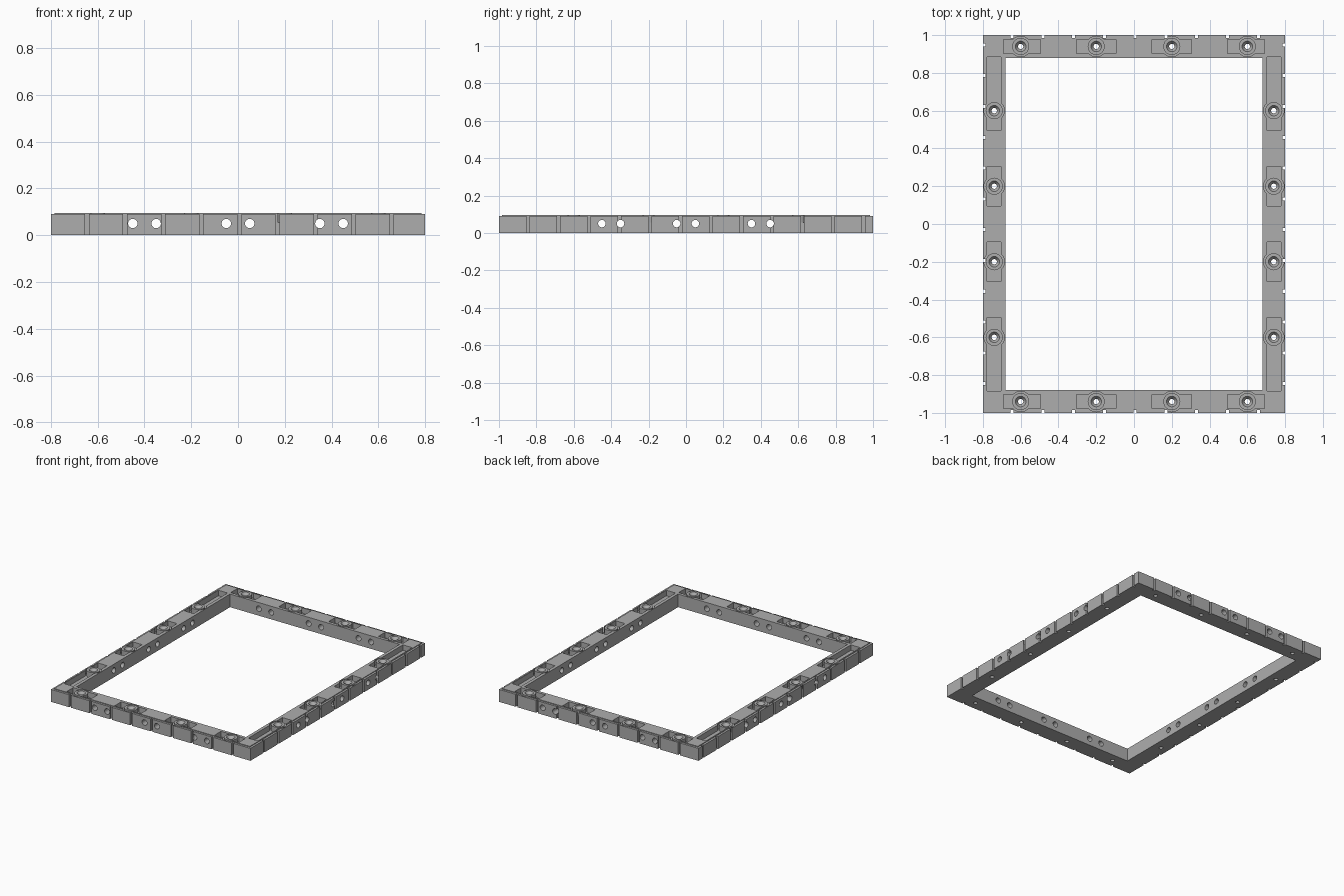
import bpy, bmesh, math
from mathutils import Matrix, Vector

if "Cube" in bpy.data.objects:
    bpy.data.objects.remove(bpy.data.objects["Cube"])

HX, HY, TOP, LIP = 0.8, 1.0, 0.095, 0.015
RAIL, FLOOR = 0.12, 0.055

grey = bpy.data.materials.new("mid grey")
grey.use_nodes = True
grey.diffuse_color = (0.42, 0.42, 0.42, 1)
grey.node_tree.nodes["Principled BSDF"].inputs["Base Color"].default_value = grey.diffuse_color


def make(name, bm):
    bmesh.ops.recalc_face_normals(bm, faces=bm.faces)
    mesh = bpy.data.meshes.new(name)
    bm.to_mesh(mesh)
    bm.free()
    mesh.materials.append(grey)
    ob = bpy.data.objects.new(name, mesh)
    bpy.context.scene.collection.objects.link(ob)
    return ob


def box(bm, x0, x1, y0, y1, z0, z1):
    size = Matrix.Diagonal((x1 - x0, y1 - y0, z1 - z0, 1))
    centre = Matrix.Translation(((x0 + x1) / 2, (y0 + y1) / 2, (z0 + z1) / 2))
    bmesh.ops.create_cube(bm, size=1, matrix=centre @ size)


def cylinder(bm, pos, r, length, axis="Z", sides=32):
    turn = {"X": Matrix.Rotation(math.pi / 2, 4, "Y"),
            "Y": Matrix.Rotation(math.pi / 2, 4, "X"), "Z": Matrix()}[axis]
    bmesh.ops.create_cone(bm, cap_ends=True, segments=sides, radius1=r, radius2=r,
                          depth=length, matrix=Matrix.Translation(pos) @ turn)


def cut(target, name, bm):
    cutter = make(name, bm)
    mod = target.modifiers.new(name, "BOOLEAN")
    mod.operation, mod.solver, mod.object = "DIFFERENCE", "EXACT", cutter
    bpy.context.view_layer.objects.active = target
    bpy.ops.object.modifier_apply(modifier=name)
    bpy.data.objects.remove(cutter)


# Frame: stepped rail profile carried round the four corners
profile = [(0, 0), (0, 0.09), (LIP, 0.09), (LIP, TOP), (RAIL, TOP), (RAIL, 0)]
bm = bmesh.new()
rings = [[bm.verts.new((sx * (HX - d), sy * (HY - d), z)) for d, z in profile]
         for sx, sy in ((-1, -1), (1, -1), (1, 1), (-1, 1))]
n = len(profile)
for i in range(4):
    a, b = rings[i], rings[(i + 1) % 4]
    for j in range(n):
        k = (j + 1) % n
        bm.faces.new((a[j], b[j], b[k], a[k]))
frame = make("frame", bm)

# Screw positions
cx, cy = HX - 0.06, HY - 0.06
steps = (-0.6, -0.2, 0.2, 0.6)
screws = [(x, s * cy) for x in steps for s in (-1, 1)]
screws += [(s * cx, y) for y in steps for s in (-1, 1)]

# Vertical grooves on the outer walls
bm = bmesh.new()
for s in (-1, 1):
    for i in range(9):
        x = -0.646 + i * 0.163
        box(bm, x - 0.008, x + 0.008, s * HY - LIP, s * HY + LIP, -0.1, 0.2)
    for i in range(12):
        y = -0.845 + i * 0.163
        box(bm, s * HX - LIP, s * HX + LIP, y - 0.008, y + 0.008, -0.1, 0.2)
cut(frame, "groove_cutter", bm)

# Rectangular pockets in the top
bm = bmesh.new()
for s in (-1, 1):
    for p in steps:
        x0, x1 = max(p - 0.105, -0.69), min(p + 0.105, 0.69)
        box(bm, x0, x1, s * cy - 0.038, s * cy + 0.038, FLOOR, 0.2)
        y0 = -0.885 if p == -0.6 else p - 0.105
        y1 = 0.885 if p == 0.6 else p + 0.105
        box(bm, s * cx - 0.037, s * cx + 0.037, y0, y1, FLOOR, 0.2)
cut(frame, "pocket_cutter", bm)

# Round wells and screw holes
for name, r, z in (("well_cutter", 0.054, FLOOR + 0.1), ("screw_hole_cutter", 0.014, 0.05)):
    bm = bmesh.new()
    for x, y in screws:
        cylinder(bm, (x, y, z), r, 0.2)
    cut(frame, name, bm)

# Horizontal holes through opposite rails
bm = bmesh.new()
for p in (-0.45, -0.35, -0.05, 0.05, 0.35, 0.45):
    for s in (-1, 1):
        cylinder(bm, (p, s * cy, 0.05), 0.02, 0.3, "Y", 24)
        cylinder(bm, (s * cx, p, 0.05), 0.02, 0.3, "X", 24)
cut(frame, "cross_hole_cutter", bm)

# Countersunk bosses, turned from a profile
boss = [(0.014, FLOOR), (0.014, 0.075), (0.028, 0.095), (0.045, 0.095), (0.045, FLOOR)]
for i, (x, y) in enumerate(screws):
    bm = bmesh.new()
    vs = [bm.verts.new((x + r, y, z)) for r, z in boss]
    es = [bm.edges.new((vs[j], vs[j + 1])) for j in range(len(vs) - 1)]
    bmesh.ops.spin(bm, geom=vs + es, cent=(x, y, 0), axis=(0, 0, 1),
                   angle=2 * math.pi, steps=32, use_merge=True)
    bmesh.ops.remove_doubles(bm, verts=bm.verts, dist=0.0001)
    make(f"screw_boss_{i + 1}", bm)

# Smooth the round parts, keep edges sharp
bpy.ops.object.select_all(action="DESELECT")
for ob in bpy.context.scene.objects:
    if ob.name.startswith(("frame", "screw_boss")):
        ob.select_set(True)
        bpy.context.view_layer.objects.active = ob
bpy.ops.object.shade_smooth_by_angle(angle=math.radians(30))
